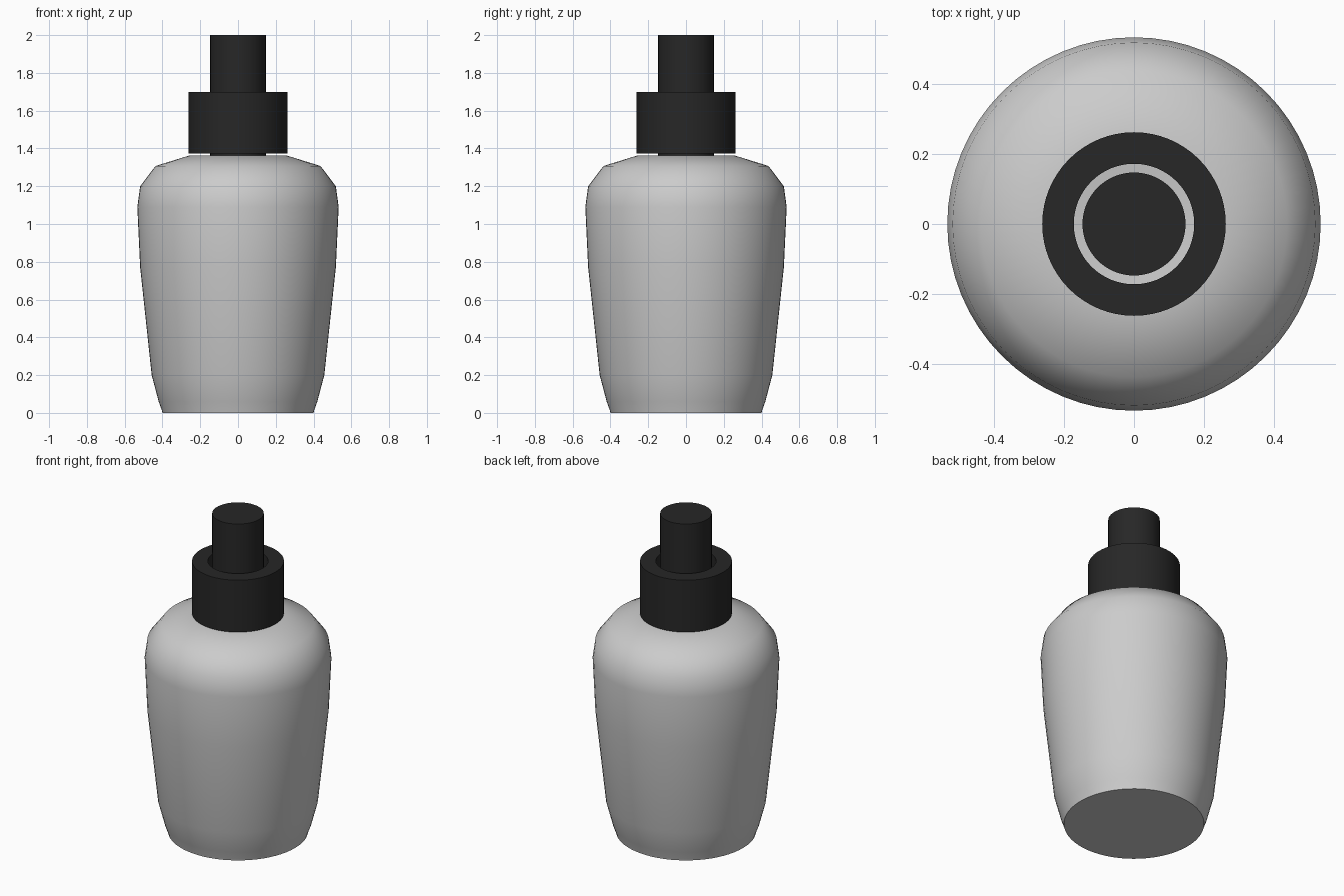
import bpy, bmesh, math

if "Cube" in bpy.data.objects:
    bpy.data.objects.remove(bpy.data.objects["Cube"])

SEGMENTS = 64

black = bpy.data.materials.new("black_plastic")
black.diffuse_color = (0.02, 0.02, 0.02, 1)
black.use_nodes = True
black.node_tree.nodes["Principled BSDF"].inputs["Base Color"].default_value = black.diffuse_color


def lathe(name, profile, closed=False, material=None, angle=40):
    """Revolve (radius, z) points about z; open profiles get flat caps."""
    bm = bmesh.new()
    rings = []
    for r, z in profile:
        rings.append([bm.verts.new((r * math.cos(2 * math.pi * i / SEGMENTS),
                                    r * math.sin(2 * math.pi * i / SEGMENTS), z))
                      for i in range(SEGMENTS)])
    pairs = list(zip(rings, rings[1:]))
    if closed:
        pairs.append((rings[-1], rings[0]))
    for a, b in pairs:
        for i in range(SEGMENTS):
            j = (i + 1) % SEGMENTS
            bm.faces.new((a[i], a[j], b[j], b[i]))
    if not closed:
        bm.faces.new(rings[0][::-1])
        bm.faces.new(rings[-1])
    bmesh.ops.recalc_face_normals(bm, faces=bm.faces[:])
    mesh = bpy.data.meshes.new(name)
    bm.to_mesh(mesh)
    bm.free()
    obj = bpy.data.objects.new(name, mesh)
    bpy.context.collection.objects.link(obj)
    if material:
        mesh.materials.append(material)
    bpy.ops.object.select_all(action='DESELECT')
    obj.select_set(True)
    bpy.context.view_layer.objects.active = obj
    bpy.ops.object.shade_smooth_by_angle(angle=math.radians(angle))
    return obj


# Tapered bottle with rounded shoulder
lathe("bottle_body", [
    (0.40, 0.0), (0.402, 0.01), (0.42, 0.06), (0.457, 0.20),
    (0.518, 0.77), (0.533, 1.09), (0.518, 1.20),
    (0.437, 1.307), (0.26, 1.362), (0.17, 1.36), (0.145, 1.355)])

# Hollow collar standing just above the shoulder
lathe("collar", [(0.262, 1.373), (0.262, 1.70), (0.172, 1.70), (0.172, 1.373)],
      closed=True, material=black)

# Central stem through the collar
lathe("stem", [(0.147, 1.35), (0.147, 2.0)], material=black)
